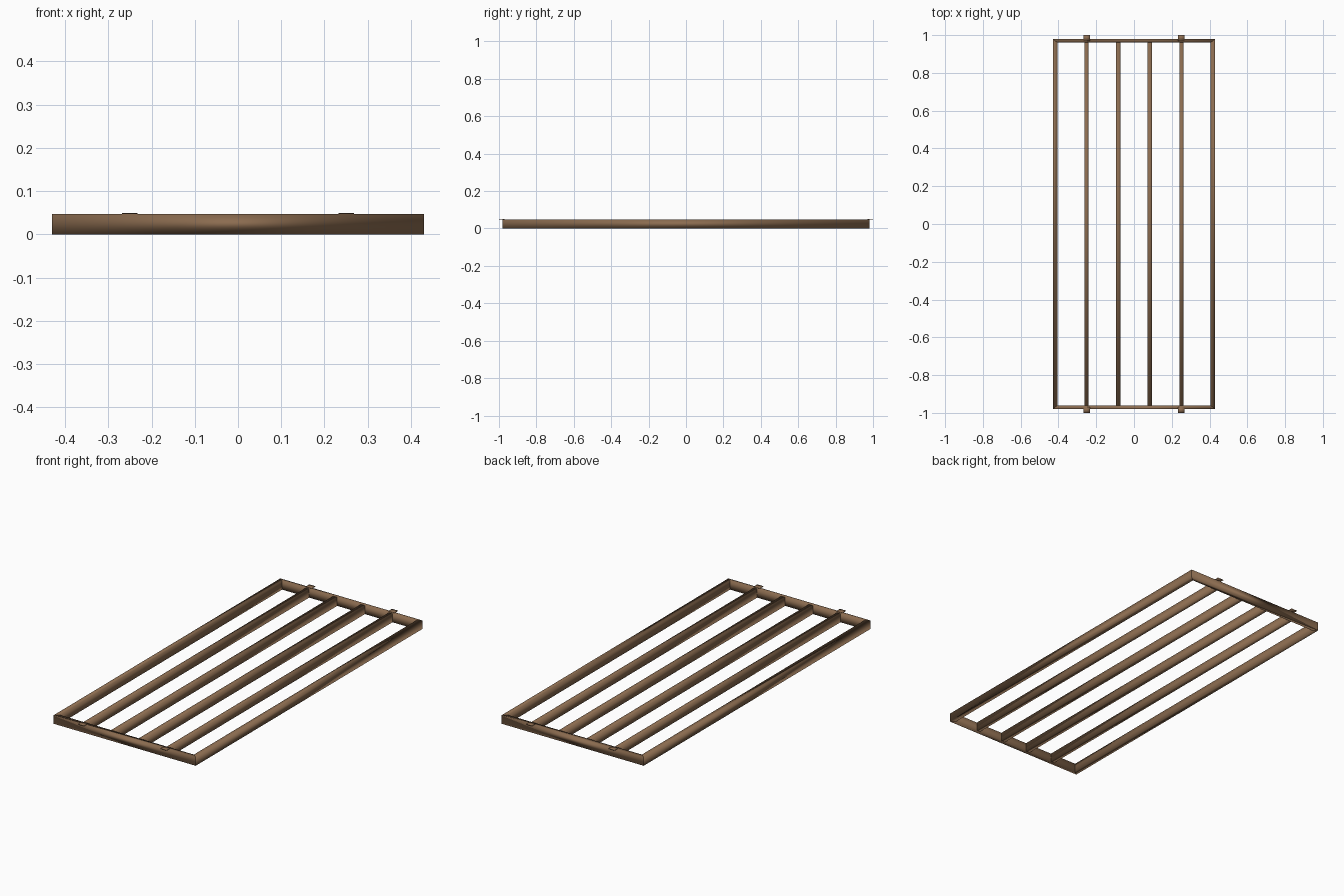
import bpy, bmesh

if "Cube" in bpy.data.objects:
    bpy.data.objects.remove(bpy.data.objects["Cube"])

wood = bpy.data.materials.new("brown wood")
wood.diffuse_color = (0.26, 0.15, 0.08, 1)
wood.use_nodes = True
wood.node_tree.nodes["Principled BSDF"].inputs["Base Color"].default_value = wood.diffuse_color

HX, HY, H = 0.43, 0.98, 0.047   # outer frame half sizes and height
RX, RY = 0.025, 0.02            # rail thicknesses


def finish(name, bm):
    bmesh.ops.recalc_face_normals(bm, faces=bm.faces)
    for f in bm.faces:
        f.smooth = True
    me = bpy.data.meshes.new(name)
    bm.to_mesh(me)
    bm.free()
    me.materials.append(wood)
    ob = bpy.data.objects.new(name, me)
    bpy.context.collection.objects.link(ob)


def prism(name, outline, z0, z1):
    bm = bmesh.new()
    face = bm.faces.new([bm.verts.new((x, y, z0)) for x, y in outline])
    ext = bmesh.ops.extrude_face_region(bm, geom=[face])
    top = [v for v in ext["geom"] if isinstance(v, bmesh.types.BMVert)]
    bmesh.ops.translate(bm, verts=top, vec=(0, 0, z1 - z0))
    finish(name, bm)


def box(name, x0, x1, y0, y1, z0, z1):
    prism(name, [(x0, y0), (x1, y0), (x1, y1), (x0, y1)], z0, z1)


# mitred outer rails
for s, side, end in ((-1, "left", "front"), (1, "right", "back")):
    prism(side + "_rail", [(s * HX, -HY), (s * HX, HY),
          (s * (HX - RX), HY - RY), (s * (HX - RX), -HY + RY)], 0, H)
    prism(end + "_rail", [(-HX, s * HY), (HX, s * HY),
          (HX - RX, s * (HY - RY)), (-HX + RX, s * (HY - RY))], 0, H)

# lengthwise slats
for i, x in enumerate((-0.252, -0.084, 0.084, 0.252)):
    w = 0.0125 if abs(x) < 0.1 else 0.011
    box("slat_%d" % (i + 1), x - w, x + w, -HY + RY, HY - RY, 0, H)

# thin hook tabs lying over the end rails
for sx in (-1, 1):
    for sy in (-1, 1):
        x = sx * 0.25
        box("hook_tab", x - 0.018, x + 0.018, sy * 0.97, sy * 1.0, H, H + 0.003)
